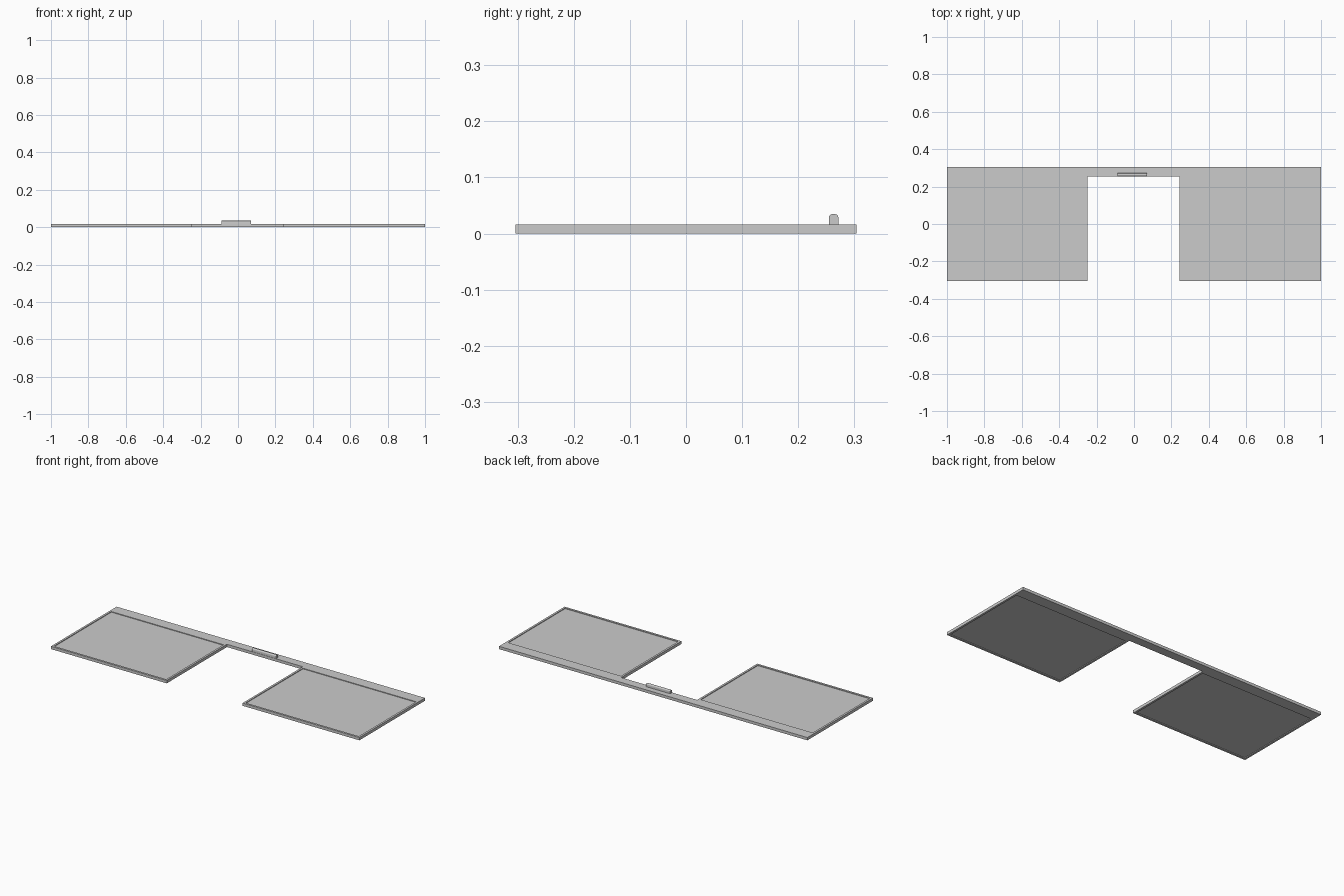
import bpy, bmesh, math

if "Cube" in bpy.data.objects:
    bpy.data.objects.remove(bpy.data.objects["Cube"])

TOP = 0.0165


def finish(bm, name):
    bmesh.ops.recalc_face_normals(bm, faces=bm.faces)
    me = bpy.data.meshes.new(name)
    bm.to_mesh(me)
    bm.free()
    ob = bpy.data.objects.new(name, me)
    bpy.context.collection.objects.link(ob)
    bpy.context.view_layer.objects.active = ob
    ob.select_set(True)
    bpy.ops.object.shade_smooth_by_angle(angle=math.radians(35))
    ob.select_set(False)
    return ob


def extrude(bm, faces, vec):
    res = bmesh.ops.extrude_face_region(bm, geom=faces)
    verts = [v for v in res["geom"] if isinstance(v, bmesh.types.BMVert)]
    bmesh.ops.translate(bm, verts=verts, vec=vec)


# Frame: a grid of cells with the notch and the two panel openings left out
xs = [-1, -0.988, -0.261, -0.249, 0.243, 0.255, 0.988, 1]
ys = [-0.304, -0.292, 0.238, 0.253, 0.304]
bm = bmesh.new()
grid = [[bm.verts.new((x, y, 0)) for y in ys] for x in xs]
cells = []
for i in range(len(xs) - 1):
    for j in range(len(ys) - 1):
        notch = i == 3 and j < 3
        opening = i in (1, 5) and j == 1
        if not (notch or opening):
            cells.append(bm.faces.new((grid[i][j], grid[i + 1][j],
                                       grid[i + 1][j + 1], grid[i][j + 1])))
bmesh.ops.delete(bm, geom=[v for v in bm.verts if not v.link_faces], context='VERTS')
extrude(bm, cells, (0, 0, TOP))
finish(bm, "frame")

# Thin panels recessed in each opening
for name, x0, x1 in (("left_panel", -0.99, -0.259), ("right_panel", 0.253, 0.99)):
    bm = bmesh.new()
    f = bm.faces.new([bm.verts.new((x, y, 0.004)) for x, y in
                      ((x0, -0.294), (x1, -0.294), (x1, 0.24), (x0, 0.24))])
    extrude(bm, [f], (0, 0, 0.0085))
    finish(bm, name)

# Round-topped bump on the cross bar
bm = bmesh.new()
y0, y1, h, r = 0.2545, 0.2715, 0.0345, 0.006
prof = [(y0, TOP - 0.002), (y1, TOP - 0.002)]
for cy, start in ((y1 - r, 0), (y0 + r, 90)):
    for k in range(6):
        a = math.radians(start + 18 * k)
        prof.append((cy + r * math.cos(a), h - r + r * math.sin(a)))
f = bm.faces.new([bm.verts.new((-0.087, y, z)) for y, z in prof])
extrude(bm, [f], (0.156, 0, 0))
finish(bm, "top_bump")
